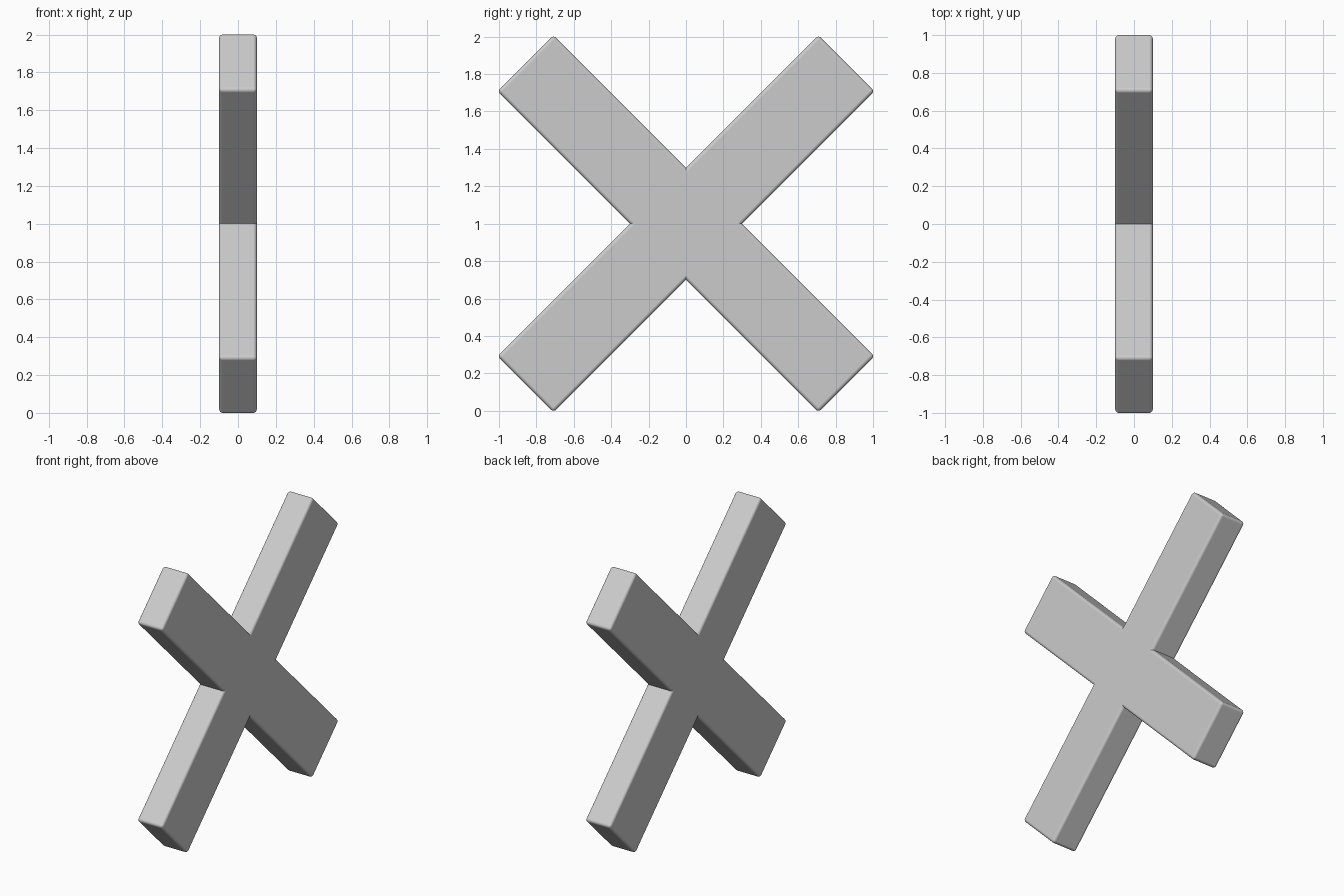
import bpy
from math import sqrt, radians

if "Cube" in bpy.data.objects:
    bpy.data.objects.remove(bpy.data.objects["Cube"])

THICK = 0.2      # full depth along x
R = 0.02         # edge rounding radius
HALF_W = 0.3 / sqrt(2)                              # half width, inner notch at 0.3
HALF_L = (1 + R * (sqrt(2) - 1)) * sqrt(2) - HALF_W  # rounded tips land on +-1


def bar(name, angle):
    bpy.ops.mesh.primitive_cube_add(size=1, location=(0, 0, 1))
    o = bpy.context.object
    o.name = name
    o.scale = (THICK, 2 * HALF_L, 2 * HALF_W)
    bpy.ops.object.transform_apply(location=False, rotation=False, scale=True)
    o.rotation_euler.x = radians(angle)
    # small rounded edges
    b = o.modifiers.new("rounded_edges", 'BEVEL')
    b.width = R
    b.segments = 4
    b.limit_method = 'ANGLE'
    b.harden_normals = True
    bpy.ops.object.shade_smooth_by_angle(angle=radians(40))
    bpy.ops.object.modifier_apply(modifier=b.name)
    for p in o.data.polygons:
        p.use_smooth = True
    return o


# two crossing bars form the X
bar("rising_bar", 45)
bar("falling_bar", -45)
